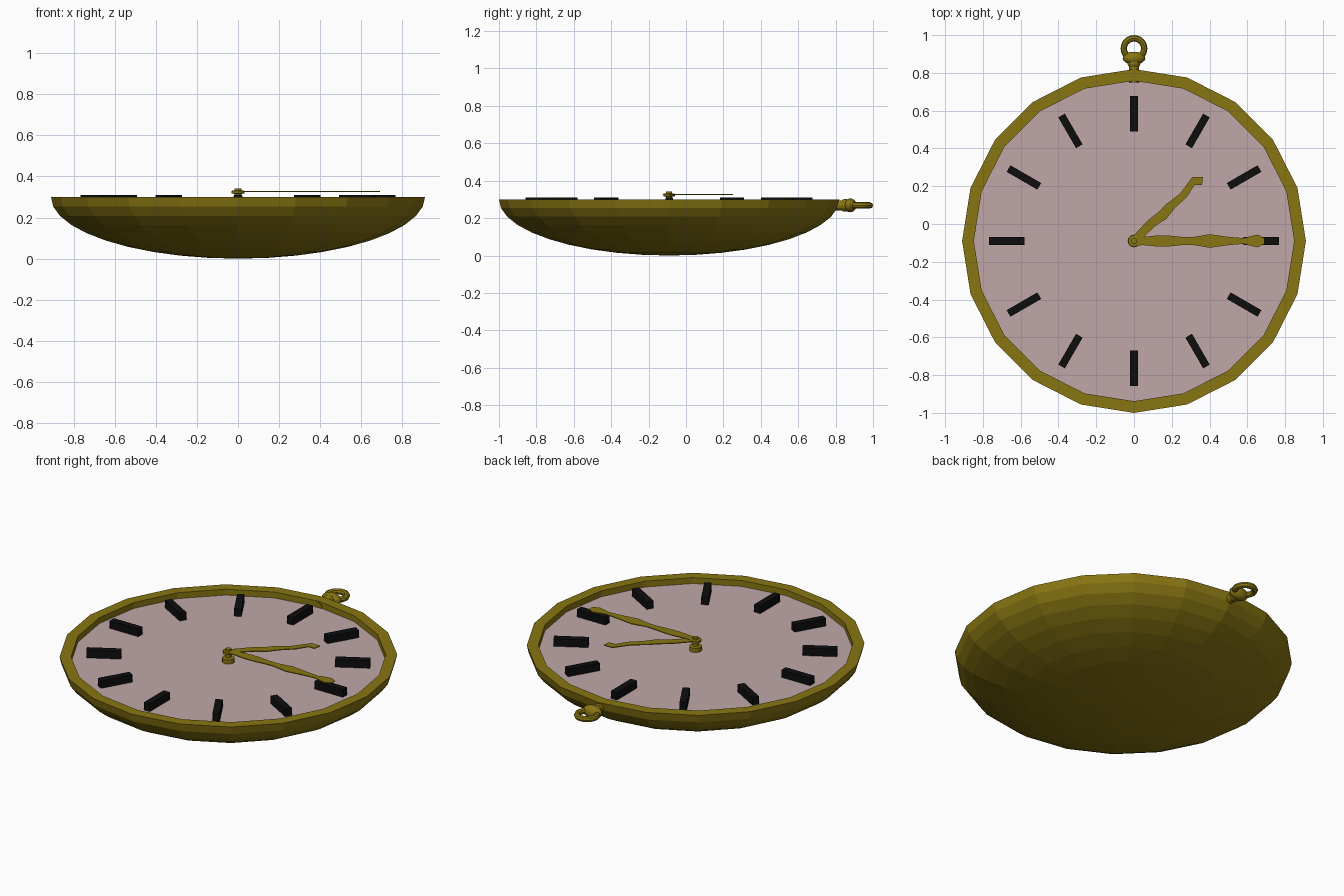
import bpy, bmesh
from math import sin, cos, pi, radians
from mathutils import Matrix, Vector

cube = bpy.data.objects.get("Cube")
if cube:
    bpy.data.objects.remove(cube, do_unlink=True)

CY = -0.09          # centre of the case in y
RIM_Z = 0.30
DIAL_Z = 0.265
R_OUT, R_IN = 0.91, 0.848


def material(name, rgb):
    m = bpy.data.materials.new(name)
    m.use_nodes = True
    color = (*rgb, 1)
    m.diffuse_color = color
    m.node_tree.nodes["Principled BSDF"].inputs["Base Color"].default_value = color
    return m


GOLD = material("dark_gold", (0.25, 0.18, 0.006))
PINK = material("dusty_pink", (0.53, 0.39, 0.39))
BLACK = material("black", (0.004, 0.004, 0.004))


def finish(name, bm, mat, loc=(0, CY, 0)):
    bmesh.ops.recalc_face_normals(bm, faces=bm.faces)
    mesh = bpy.data.meshes.new(name)
    bm.to_mesh(mesh)
    bm.free()
    mesh.materials.append(mat)
    ob = bpy.data.objects.new(name, mesh)
    ob.location = loc
    bpy.context.collection.objects.link(ob)
    return ob


def lathe(name, profile, segments, mat, loc=(0, CY, 0), closed=False):
    """Revolve (radius, z) points around the z axis."""
    bm = bmesh.new()
    verts = [bm.verts.new((r, 0, z)) for r, z in profile]
    pairs = list(zip(verts, verts[1:]))
    if closed:
        pairs.append((verts[-1], verts[0]))
    edges = [bm.edges.new(p) for p in pairs]
    bmesh.ops.spin(bm, geom=verts + edges, axis=(0, 0, 1), cent=(0, 0, 0),
                   angle=2 * pi, steps=segments, use_merge=True)
    bmesh.ops.remove_doubles(bm, verts=bm.verts, dist=1e-5)
    return finish(name, bm, mat, loc)


def plate(name, outline, z, thickness, mat):
    """Extrude a flat outline upwards."""
    bm = bmesh.new()
    face = bm.faces.new([bm.verts.new((x, y, z)) for x, y in outline])
    ext = bmesh.ops.extrude_face_region(bm, geom=[face])["geom"]
    bmesh.ops.translate(bm, vec=(0, 0, thickness),
                        verts=[v for v in ext if isinstance(v, bmesh.types.BMVert)])
    return finish(name, bm, mat)


# Case: faceted half ellipsoid with a flat rim and an inner wall
bowl = [(R_OUT * sin(radians(a)), RIM_Z * (1 - cos(radians(a)))) for a in range(0, 91, 9)]
lathe("case", bowl + [(R_IN, RIM_Z), (R_IN, DIAL_Z - 0.005)], 20, GOLD)

# Dial
lathe("dial", [(0, DIAL_Z), (R_IN, DIAL_Z)], 20, PINK)

# Hour marks
bm = bmesh.new()
for i in range(12):
    shape = (Matrix.Rotation(i * pi / 6, 4, 'Z')
             @ Matrix.Translation((0.673, 0, 0.287))
             @ Matrix.Diagonal((0.188, 0.04, 0.046, 1)))
    bmesh.ops.create_cube(bm, size=1, matrix=shape)
finish("hour_marks", bm, BLACK)

# Centre hub with two collars
lathe("hub", [(0, 0.26), (0.034, 0.26), (0.034, 0.29), (0.016, 0.293), (0.016, 0.315),
              (0.031, 0.317), (0.031, 0.33), (0.016, 0.332), (0.016, 0.342), (0, 0.342)],
      12, GOLD)

# Minute hand: mirrored half widths along +x
half = [(0, 0.024), (0.05, 0.022), (0.13, 0.03), (0.19, 0.028), (0.25, 0.022),
        (0.31, 0.02), (0.40, 0.036), (0.50, 0.022), (0.58, 0.015), (0.62, 0.026),
        (0.655, 0.034), (0.69, 0.015)]
plate("minute_hand", half + [(x, -y) for x, y in reversed(half)], 0.325, 0.005, GOLD)

# Hour hand: wavy outline with a squared tip
plate("hour_hand", [(-0.01, 0.02), (0.07, 0.106), (0.137, 0.16), (0.17, 0.195),
                    (0.243, 0.25), (0.31, 0.34), (0.365, 0.34), (0.36, 0.296),
                    (0.32, 0.296), (0.28, 0.233), (0.217, 0.175), (0.17, 0.116),
                    (0.12, 0.085), (0.06, 0.03), (0.01, -0.02)],
      0.323, 0.005, GOLD)

# Crown: stem and rounded knob turned along y
stem = lathe("crown_stem", [(0, 0.75), (0.026, 0.75), (0.026, 0.83), (0.034, 0.845),
                            (0.034, 0.86), (0, 0.86)], 12, GOLD, (0, 0, 0.268))
stem.rotation_euler.x = -pi / 2
bm = bmesh.new()
bmesh.ops.create_uvsphere(bm, u_segments=16, v_segments=10, radius=1,
                          matrix=Matrix.Diagonal((0.06, 0.034, 0.037, 1)))
finish("crown_knob", bm, GOLD, (0, 0.878, 0.268))

# Hanging ring
ring = [(0.054 + 0.017 * cos(k * pi / 4), 0.017 * sin(k * pi / 4)) for k in range(8)]
lathe("hanging_ring", ring, 24, GOLD, (0, 0.929, 0.268), closed=True)
